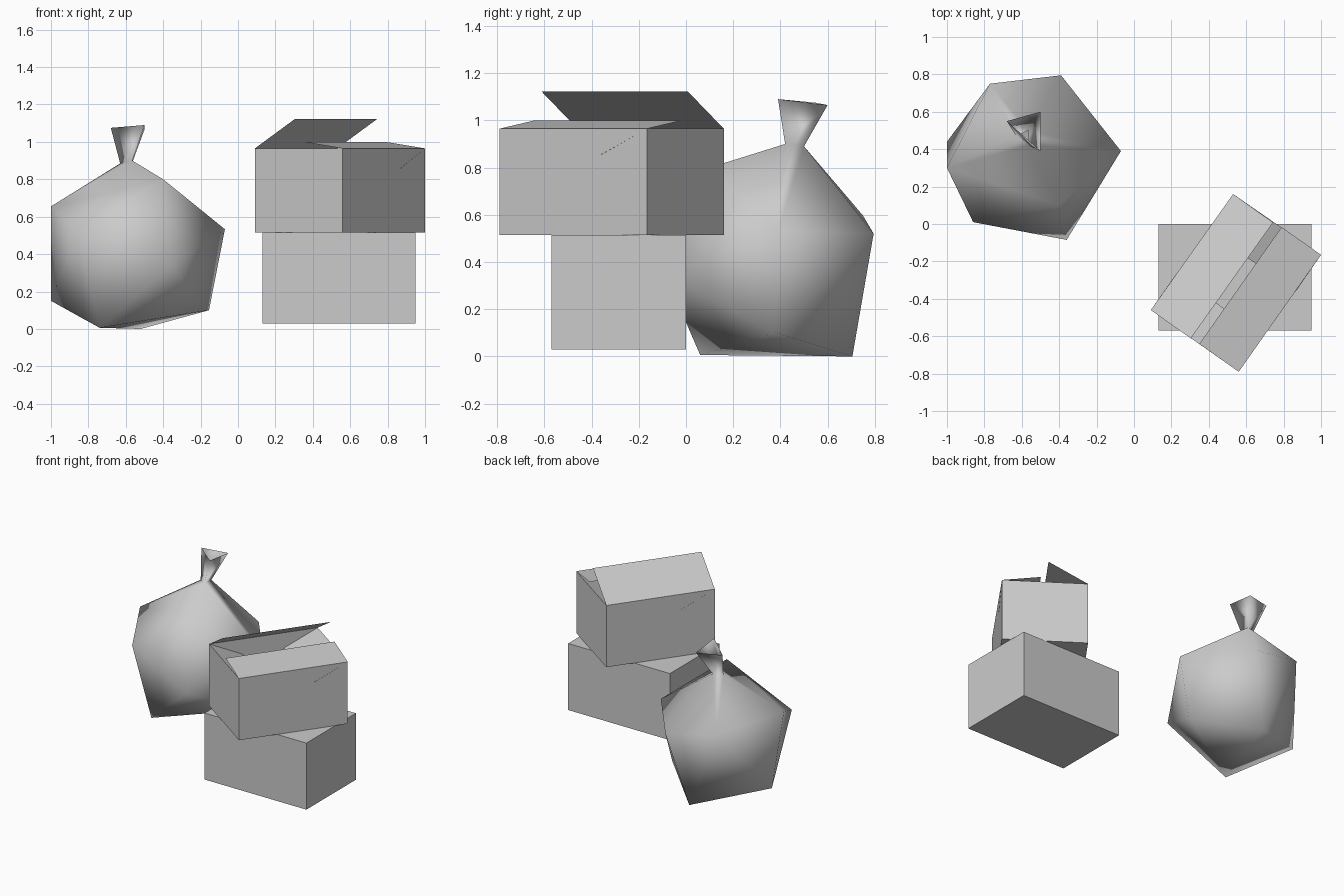
import bpy, bmesh
from mathutils import Vector

old = bpy.data.objects.get("Cube")
if old:
    bpy.data.objects.remove(old, do_unlink=True)

# One plain grey for everything
grey = bpy.data.materials.new("light_grey")
grey.use_nodes = True
colour = (0.6, 0.6, 0.6, 1)
grey.diffuse_color = colour
grey.node_tree.nodes["Principled BSDF"].inputs["Base Color"].default_value = colour


def finish(bm, name, smooth=False):
    bm.normal_update()
    mesh = bpy.data.meshes.new(name)
    bm.to_mesh(mesh)
    bm.free()
    mesh.materials.append(grey)
    for p in mesh.polygons:
        p.use_smooth = smooth
    obj = bpy.data.objects.new(name, mesh)
    bpy.context.collection.objects.link(obj)
    return obj


def prism(bm, corners, low, high, closed):
    """Upright box over four counter-clockwise ground corners."""
    base = [bm.verts.new((x, y, low)) for x, y in corners]
    rim = [bm.verts.new((x, y, high)) for x, y in corners]
    bm.faces.new(base[::-1])
    for i in range(4):
        j = (i + 1) % 4
        bm.faces.new((base[i], base[j], rim[j], rim[i]))
    if closed:
        bm.faces.new(rim)
    return rim


# Closed lower box
bm = bmesh.new()
prism(bm, [(0.13, -0.57), (0.95, -0.57), (0.95, 0), (0.13, 0)], 0.03, 0.515, True)
finish(bm, "lower_box")

# Open upper box, turned on top of the lower one
bm = bmesh.new()
corners = [(0.09, -0.46), (0.56, -0.79), (1.0, -0.165), (0.53, 0.16)]
rim = prism(bm, corners, 0.515, 0.965, False)

# Flaps hinge on each rim edge: inward reach and rise
flaps = [(0.232, -0.11), (0.258, 0.035), (0.237, -0.11), (0.262, 0.157)]
for i, (reach, rise) in enumerate(flaps):
    a, b = rim[i], rim[(i + 1) % 4]
    inward = Vector((0, 0, 1)).cross(b.co - a.co).normalized()
    step = inward * reach + Vector((0, 0, rise))
    c, d = bm.verts.new(b.co + step), bm.verts.new(a.co + step)
    bm.faces.new((a, b, c, d))
finish(bm, "upper_box")

# Faceted sack body, wrapped around its corner points
body = [(-1.0, 0.3, 0.655), (-0.86, 0.01, 0.52), (-0.4, 0.1, 0.8),
        (-0.07, 0.39, 0.533), (-0.39, 0.795, 0.52), (-0.77, 0.75, 0.597),
        (-1.0, 0.44, 0.15), (-0.36, -0.085, 0.34), (-0.52, 0.705, 0),
        (-0.74, 0.06, 0.006), (-0.155, 0.38, 0.1)]
neck = [(-0.63, 0.47, 0.885), (-0.565, 0.42, 0.9), (-0.565, 0.5, 0.89)]
mouth = [(-0.68, 0.55, 1.075), (-0.5, 0.39, 1.09), (-0.5, 0.6, 1.065)]
bm = bmesh.new()
for p in body:
    bm.verts.new(p)
ring = [bm.verts.new(p) for p in neck]
bmesh.ops.convex_hull(bm, input=bm.verts[:])
for f in [f for f in bm.faces if set(f.verts) == set(ring)]:
    bm.faces.remove(f)

# Flared three-sided mouth above the tied neck
top = [bm.verts.new(p) for p in mouth]
for i in range(3):
    j = (i + 1) % 3
    bm.faces.new((ring[i], ring[j], top[j], top[i]))
bmesh.ops.recalc_face_normals(bm, faces=bm.faces[:])
finish(bm, "sack", True)
